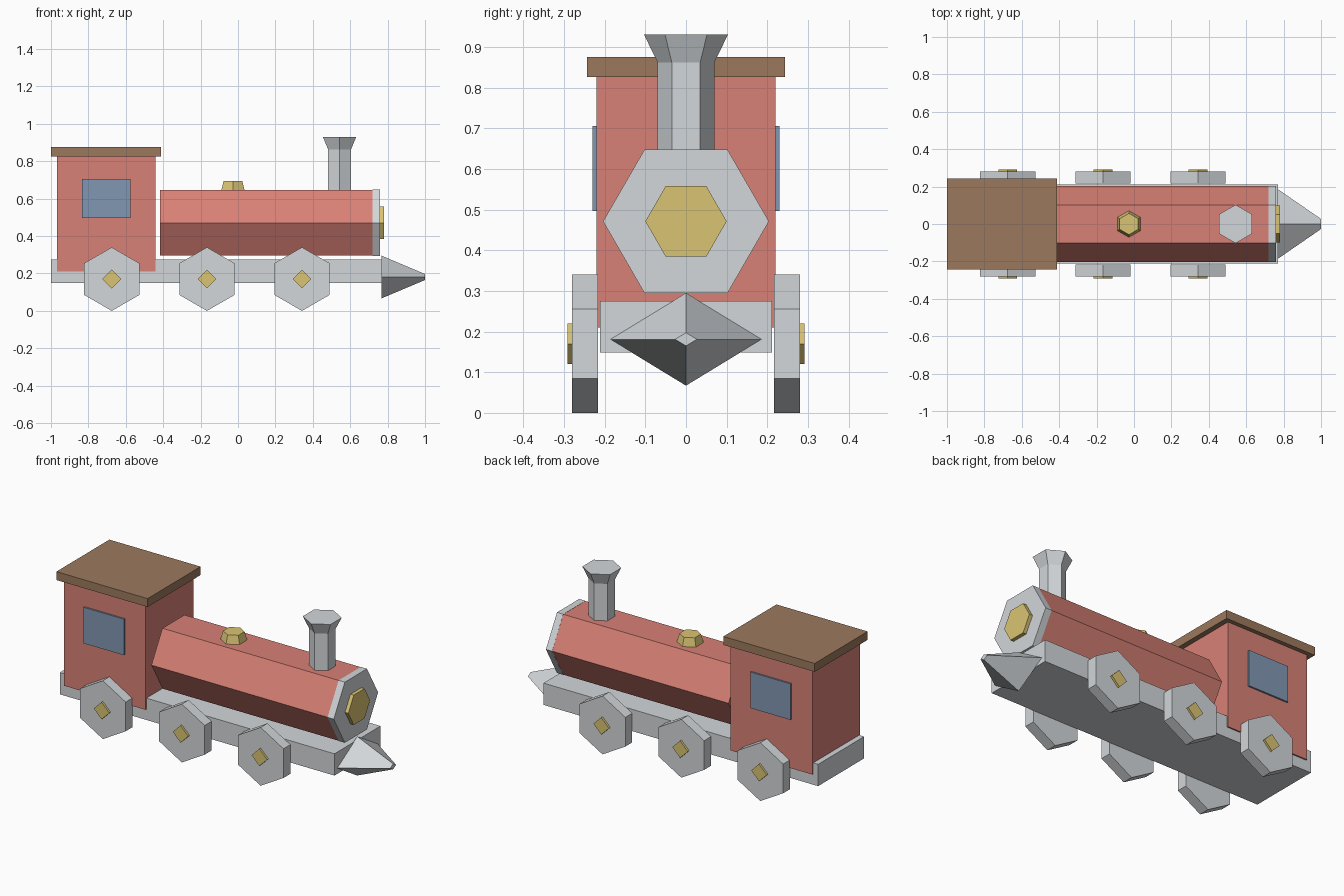
import bpy, bmesh
from math import sin, cos, tau
from mathutils import Vector

default = bpy.data.objects.get("Cube")
if default:
    bpy.data.objects.remove(default)


def material(name, rgb):
    mat = bpy.data.materials.new(name)
    mat.use_nodes = True
    mat.diffuse_color = (*rgb, 1)
    mat.node_tree.nodes["Principled BSDF"].inputs["Base Color"].default_value = (*rgb, 1)
    return mat


RED = material("red paint", (0.69, 0.22, 0.18))
GREY = material("light grey metal", (0.65, 0.68, 0.70))
GOLD = material("brass", (0.70, 0.55, 0.17))
BROWN = material("brown roof", (0.33, 0.19, 0.11))
BLUE = material("blue glass", (0.22, 0.31, 0.445))


def finish(name, bm, mat):
    bmesh.ops.recalc_face_normals(bm, faces=bm.faces)
    mesh = bpy.data.meshes.new(name)
    bm.to_mesh(mesh)
    bm.free()
    mesh.materials.append(mat)
    obj = bpy.data.objects.new(name, mesh)
    bpy.context.collection.objects.link(obj)
    return obj


def box(name, low, high, mat):
    low, high = Vector(low), Vector(high)
    bm = bmesh.new()
    bmesh.ops.create_cube(bm, size=1)
    bmesh.ops.scale(bm, vec=high - low, verts=bm.verts)
    bmesh.ops.translate(bm, vec=(low + high) / 2, verts=bm.verts)
    return finish(name, bm, mat)


def loft(name, axis, centre, rings, mat, sides=6):
    """Faceted solid along an axis; each ring is (position, radius u, radius v)."""
    place = {"x": lambda a, u, v: (a, u, v),
             "y": lambda a, u, v: (v, a, u),
             "z": lambda a, u, v: (v, u, a)}[axis]
    bm = bmesh.new()
    loops = []
    for pos, ru, rv in rings:
        angles = [tau * i / sides for i in range(sides)]
        loops.append([bm.verts.new(Vector(centre) + Vector(
            place(pos, ru * cos(t), rv * sin(t)))) for t in angles])
    for a, b in zip(loops, loops[1:]):
        for i in range(sides):
            j = (i + 1) % sides
            bm.faces.new((a[i], a[j], b[j], b[i]))
    bm.faces.new(loops[0])
    bm.faces.new(loops[-1])
    return finish(name, bm, mat)


# Chassis and cab
box("chassis", (-1, -0.212, 0.148), (0.77, 0.212, 0.275), GREY)
box("cab", (-0.968, -0.22, 0.21), (-0.442, 0.22, 0.826), RED)
box("cab_roof", (-1, -0.244, 0.826), (-0.412, 0.244, 0.875), BROWN)

# Boiler with its end cap and front plate
axis = (0, 0, 0.471)
loft("boiler", "x", axis, [(-0.416, 0.203, 0.203), (0.72, 0.203, 0.203)], RED)
loft("boiler_cap", "x", axis, [(0.72, 0.204, 0.204), (0.76, 0.204, 0.204)], GREY)
loft("boiler_front_plate", "x", axis, [(0.755, 0.1, 0.1), (0.781, 0.1, 0.1)], GOLD)

# Chimney and steam dome
loft("chimney", "z", (0.543, 0, 0),
     [(0.62, 0.07, 0.07), (0.862, 0.07, 0.07), (0.93, 0.103, 0.103)], GREY)
loft("steam_dome", "z", (-0.027, 0, 0),
     [(0.64, 0.073, 0.073), (0.695, 0.057, 0.057)], GOLD)

# Pointed cowcatcher
loft("cowcatcher", "x", (0, 0, 0.181),
     [(0.768, 0.187, 0.114), (1, 0.027, 0.016)], GREY, sides=4)

# Windows, wheels and hubs on both sides
for side, s in (("right", -1), ("left", 1)):
    inner, outer = sorted((s * 0.222, s * 0.2295))
    box(f"{side}_window", (-0.835, min(s * 0.22, inner), 0.496),
        (-0.575, max(s * 0.22, outer), 0.706), BLUE)
    for place, x in (("rear", -0.675), ("middle", -0.166), ("front", 0.342)):
        hub = (x, 0, 0.17)
        loft(f"{side}_{place}_wheel", "y", hub,
             [(s * 0.217, 0.17, 0.17), (s * 0.28, 0.17, 0.17)], GREY)
        loft(f"{side}_{place}_hub", "y", hub,
             [(s * 0.27, 0.05, 0.05), (s * 0.292, 0.05, 0.05)], GOLD, sides=4)
